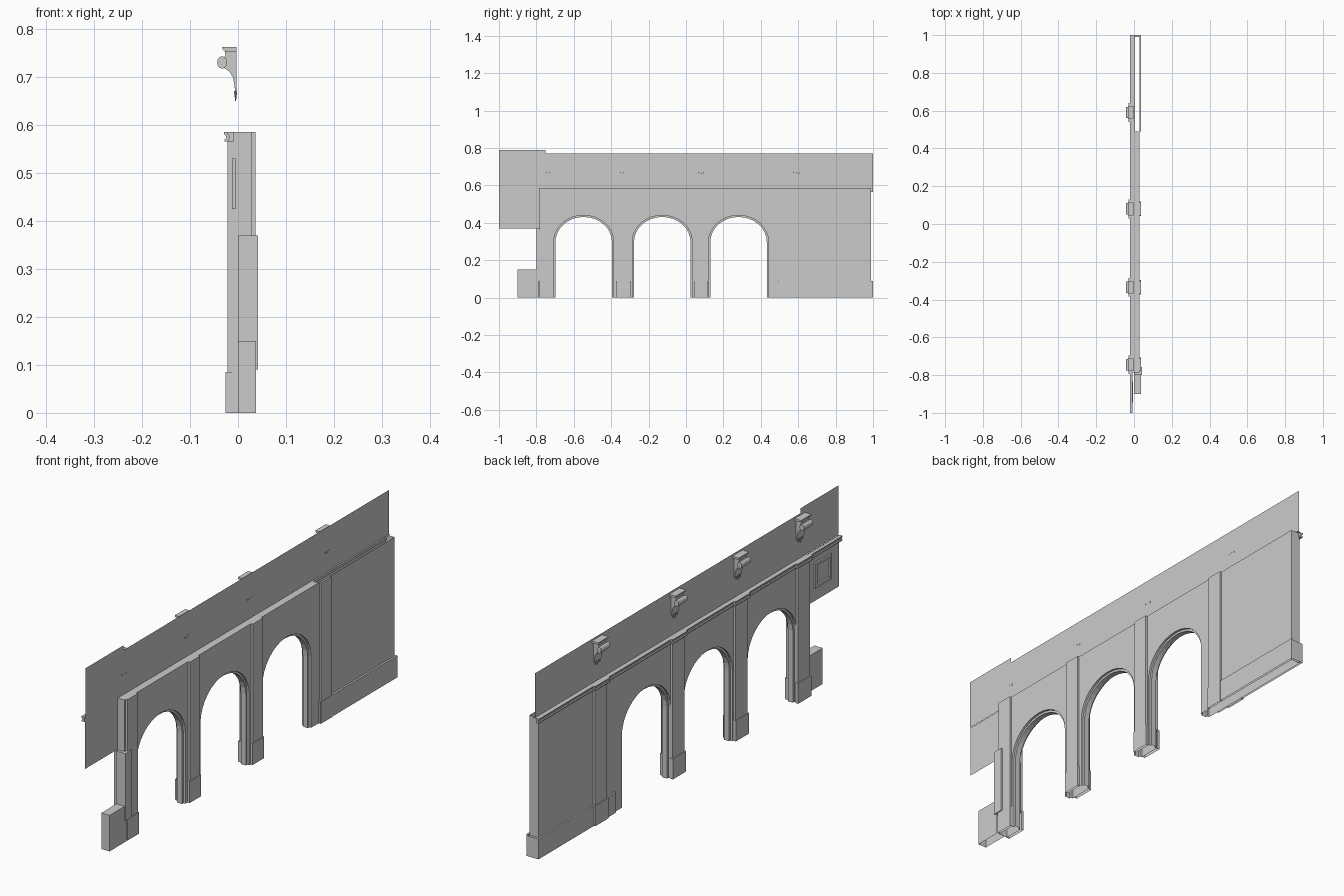
import bpy, bmesh, math

if "Cube" in bpy.data.objects:
    bpy.data.objects.remove(bpy.data.objects["Cube"])

XB, XF = -0.013, 0.028      # wall faces (back -x, front +x)
XS = -0.003                 # upper sheet plane
TOP = 0.585
PIERS = [-0.745, -0.335, 0.08, 0.59]
ARCHES = [-0.547, -0.127, 0.281]


def finish(name, bm, recalc=True):
    if recalc:
        bmesh.ops.recalc_face_normals(bm, faces=bm.faces)
    me = bpy.data.meshes.new(name)
    bm.to_mesh(me)
    bm.free()
    ob = bpy.data.objects.new(name, me)
    bpy.context.collection.objects.link(ob)
    return ob


def box(name, x, y, z, skip=""):
    """Box from ranges; skip lists open sides: x/X, y/Y, z/Z = low/high."""
    bm = bmesh.new()
    v = {(i, j, k): bm.verts.new((x[i], y[j], z[k]))
         for i in (0, 1) for j in (0, 1) for k in (0, 1)}
    for axis, letter in enumerate("xyz"):
        for side in (0, 1):
            if (letter.upper() if side else letter) in skip:
                continue
            loop = []
            for a, b in ((0, 0), (1, 0), (1, 1), (0, 1)):
                key = [a, b]
                key.insert(axis, side)
                loop.append(v[tuple(key)])
            f = bm.faces.new(loop)
            f.normal_update()
            if f.normal[axis] * (1 if side else -1) < 0:
                f.normal_flip()
    return finish(name, bm, False)


def sheet(name, x, outline):
    bm = bmesh.new()
    bm.faces.new([bm.verts.new((x, y, z)) for y, z in outline])
    return finish(name, bm)


def extrude_y(name, profile, y0, y1):
    """Closed x,z profile swept along y."""
    bm = bmesh.new()
    f = bm.faces.new([bm.verts.new((x, y0, z)) for x, z in profile])
    g = bmesh.ops.extrude_face_region(bm, geom=[f])["geom"]
    bmesh.ops.translate(bm, vec=(0, y1 - y0, 0),
                        verts=[e for e in g if isinstance(e, bmesh.types.BMVert)])
    return finish(name, bm)


# Arcade wall: outline lofted through stepped arch reveals, open underneath
def wall_outline(half):
    pts = [(-0.787, TOP), (-0.787, 0)]
    for c in ARCHES:
        pts.append((c - half, 0))
        for i in range(17):
            a = math.pi * (1 - i / 16)
            pts.append((c + half * math.cos(a), 0.298 + (half - 0.018) * math.sin(a)))
        pts.append((c + half, 0))
    return pts + [(0.49, 0), (0.49, TOP)]


bm = bmesh.new()
rings = []
for x, half in ((XB, 0.16), (-0.004, 0.16), (-0.004, 0.151),
                (0.019, 0.151), (0.019, 0.16), (XF, 0.16)):
    rings.append([bm.verts.new((x, y, z)) for y, z in wall_outline(half)])
n = len(rings[0])
for a, b in zip(rings, rings[1:]):
    for i in range(n):
        j = (i + 1) % n
        bm.faces.new((a[i], a[j], b[j], b[i]))
bm.faces.new(rings[0])
bm.faces.new(rings[-1])
bmesh.ops.recalc_face_normals(bm, faces=bm.faces)
# remove the undersides and the joint with the end section
drop = [f for f in bm.faces if all(v.co.z < 1e-4 for v in f.verts)
        or all(v.co.y > 0.489 for v in f.verts)]
bmesh.ops.delete(bm, geom=drop, context='FACES_ONLY')
finish("arcade_wall", bm, False)

# Solid end section, hollow and open at top and bottom
box("end_wall", (XB, XF), (0.49, 0.99), (0, TOP), "zZy")
box("end_wall_ledge", (XB, 0.004), (0.49, 1.0), (TOP - 0.002, TOP), "xXyYz")
box("end_plinth_back", (-0.02, XB), (0.49, 1.0), (0, 0.085), "zX")
box("end_plinth_front", (XF, 0.036), (0.49, 1.0), (0, 0.09), "zx")
box("end_plinth_side", (XB, XF), (0.99, 1.0), (0, 0.085), "zyxX")

# Pilasters with plinths on both sides
for i, y in enumerate(PIERS):
    h = 0.04
    box(f"pilaster_back_{i}", (-0.022, XB), (y - h, y + h), (0.085, TOP), "XzZ")
    box(f"pilaster_plinth_back_{i}", (-0.026, XB), (y - h - 0.004, y + h + 0.004),
        (0, 0.085), "Xz")
    yf = min(y, 0.53)
    box(f"pilaster_front_{i}", (XF, 0.036), (yf - 0.034, yf + 0.034), (0.09, TOP), "xz")
    box(f"pilaster_plinth_front_{i}", (XF, 0.038), (yf - 0.038, yf + 0.038),
        (0, 0.09), "xz")

# Left end: low stepped block and taller side strip
box("low_block", (0, 0.038), (-0.9, -0.787), (0, 0.15), "zY")
box("side_strip", (0.0, 0.042), (-0.8, -0.757), (0.09, 0.37), "")

# Thin upper sheet and hanging side panel
sheet("upper_sheet", XS, [(-1, TOP), (1, TOP), (1, 0.77), (-0.75, 0.77),
                          (-0.75, 0.79), (-1, 0.79)])
sheet("side_panel", -0.005, [(-1, 0.37), (-0.787, 0.37), (-0.787, TOP), (-1, TOP)])

# Raised frame on the side panel
y0, y1, z0, z1, t = -0.945, -0.835, 0.425, 0.53, 0.012
for name, ys, zs in (("bottom", (y0, y1), (z0, z0 + t)), ("top", (y0, y1), (z1 - t, z1)),
                     ("left", (y0, y0 + t), (z0 + t, z1 - t)),
                     ("right", (y1 - t, y1), (z0 + t, z1 - t))):
    box(f"panel_frame_{name}", (-0.012, -0.005), ys, zs, "X")


# Moulded cornice, breaking forward over each pilaster
def cornice_profile(x):
    return [(-0.008, TOP), (x, TOP), (x, TOP - 0.005), (x + 0.004, TOP - 0.008),
            (x + 0.004, TOP - 0.013), (x + 0.001, TOP - 0.016),
            (x + 0.001, TOP - 0.02), (-0.008, TOP - 0.02)]


extrude_y("cornice", cornice_profile(-0.022), -1, 1)
for i, y in enumerate(PIERS):
    extrude_y(f"cornice_cap_{i}", cornice_profile(-0.029), y - 0.05, y + 0.05)

# Scrolled brackets with volutes and drops
BODY = [(XS, 0.755), (-0.028, 0.755), (-0.026, 0.745), (-0.03, 0.738), (-0.034, 0.72),
        (-0.026, 0.717), (-0.017, 0.71), (-0.011, 0.7), (-0.008, 0.687),
        (-0.006, 0.67), (XS, 0.67)]
for i, y in enumerate(PIERS):
    extrude_y(f"bracket_body_{i}", BODY, y - 0.024, y + 0.024)
    extrude_y(f"bracket_cap_{i}", [(XS, 0.762), (-0.033, 0.762), (-0.032, 0.757),
                                   (-0.028, 0.753), (XS, 0.753)], y - 0.034, y + 0.034)
    scroll = [(-0.033 + 0.0105 * math.cos(k * math.pi / 6),
               0.73 + 0.013 * math.sin(k * math.pi / 6)) for k in range(12)]
    extrude_y(f"bracket_volute_{i}", scroll, y - 0.03, y + 0.03)
    for k in (-1, 0, 1):
        bm = bmesh.new()
        bmesh.ops.create_cone(bm, cap_ends=True, segments=6, radius1=0.001,
                              radius2=0.004, depth=0.02 if k == 0 else 0.014)
        bmesh.ops.translate(bm, verts=bm.verts,
                            vec=(-0.005, y + k * 0.014, 0.66 if k == 0 else 0.664))
        finish(f"bracket_drop_{i}_{k + 1}", bm)
